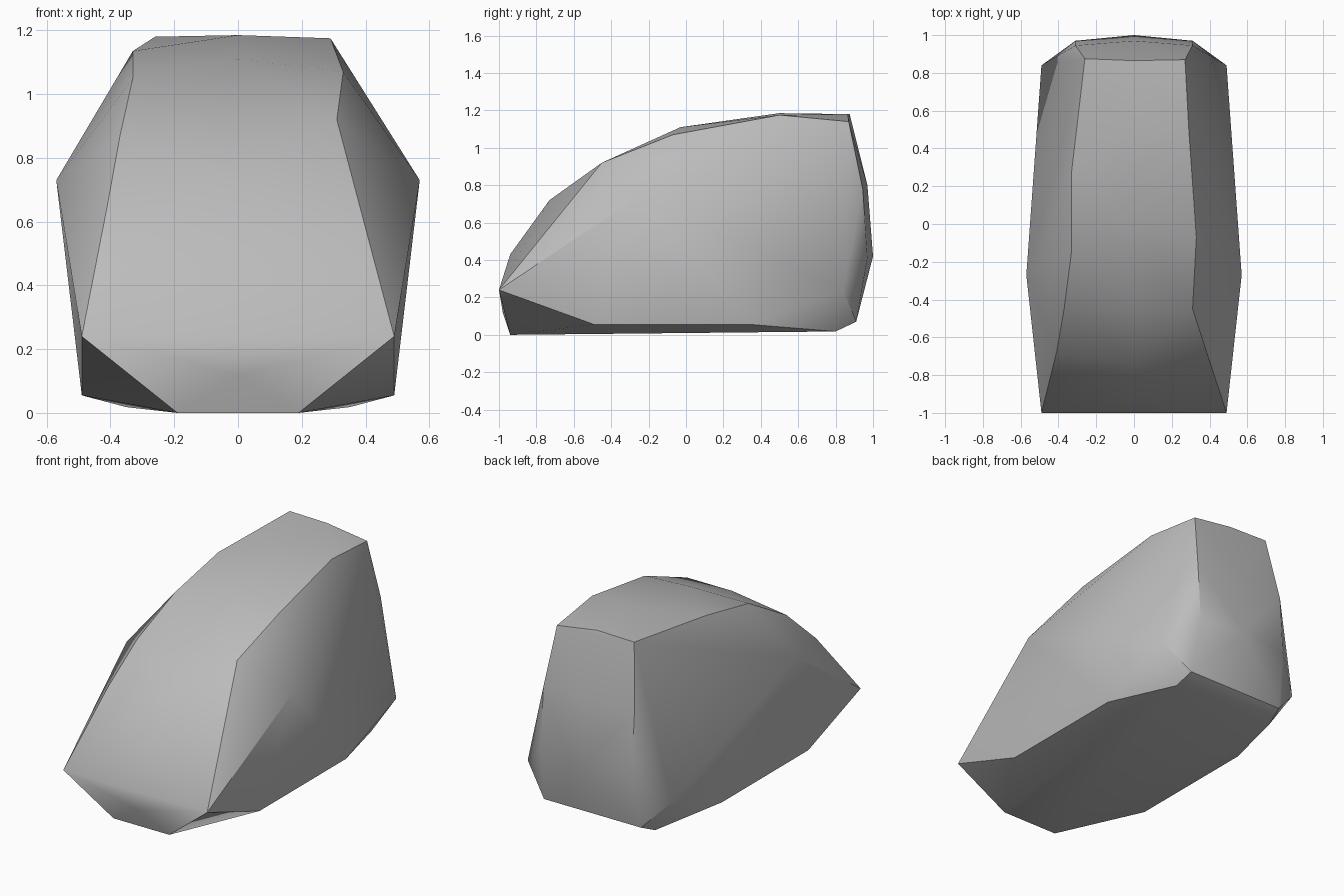
import bpy
import bmesh

cube = bpy.data.objects.get("Cube")
if cube:
    bpy.data.objects.remove(cube, do_unlink=True)

stone = bpy.data.materials.new("stone_grey")
stone.use_nodes = True
grey = (0.5, 0.5, 0.5, 1)
stone.diffuse_color = grey
stone.node_tree.nodes["Principled BSDF"].inputs["Base Color"].default_value = grey

# Corners shared by both sides: flanks, base and back
paired = [
    (0.49, -1, 0.24), (0.57, -0.27, 0.73), (0.49, 0.84, 0.24),
    (0.49, -0.49, 0.055), (0.49, 0.35, 0.055),
    (0.19, -0.94, 0), (0.35, 0.8, 0.018), (0.33, 0.91, 0.07),
    (0.31, 0.97, 0.41), (0.31, 0.945, 0.78),
]
# Centre line, from the lower front over the crown to the back
centre = [
    (0, -0.98, 0.12), (0, -0.94, 0.43), (0, -0.73, 0.72), (0, -0.45, 0.92),
    (0, -0.03, 1.11), (0, 0.5, 1.185), (0, 0.865, 1.18),
    (0, 0.97, 0.8), (0, 1, 0.42),
]
# Uneven crown ridges
right_ridge = [
    (-0.41, -0.68, 0.65), (-0.37, -0.45, 0.87), (-0.33, -0.14, 1.05),
    (-0.33, 0.28, 1.135), (-0.26, 0.875, 1.18),
]
left_ridge = [
    (0.31, -0.45, 0.92), (0.33, -0.07, 1.07),
    (0.29, 0.5, 1.175), (0.27, 0.87, 1.14),
]

# Wrap the corners in a single faceted skin
bm = bmesh.new()
mirrored = [(-x, y, z) for x, y, z in paired]
for point in paired + mirrored + centre + right_ridge + left_ridge:
    bm.verts.new(point)
hull = bmesh.ops.convex_hull(bm, input=bm.verts)
loose = {g for g in hull["geom_interior"] + hull["geom_unused"]
         if isinstance(g, bmesh.types.BMVert)}
bmesh.ops.delete(bm, geom=list(loose), context="VERTS")
bmesh.ops.recalc_face_normals(bm, faces=bm.faces)

mesh = bpy.data.meshes.new("boulder")
bm.to_mesh(mesh)
bm.free()
mesh.materials.append(stone)
boulder = bpy.data.objects.new("boulder", mesh)
bpy.context.collection.objects.link(boulder)

# Soft shading across shallow bends, crisp main ridges
bpy.ops.object.select_all(action="DESELECT")
boulder.select_set(True)
bpy.context.view_layer.objects.active = boulder
bpy.ops.object.shade_smooth_by_angle(angle=0.56)
